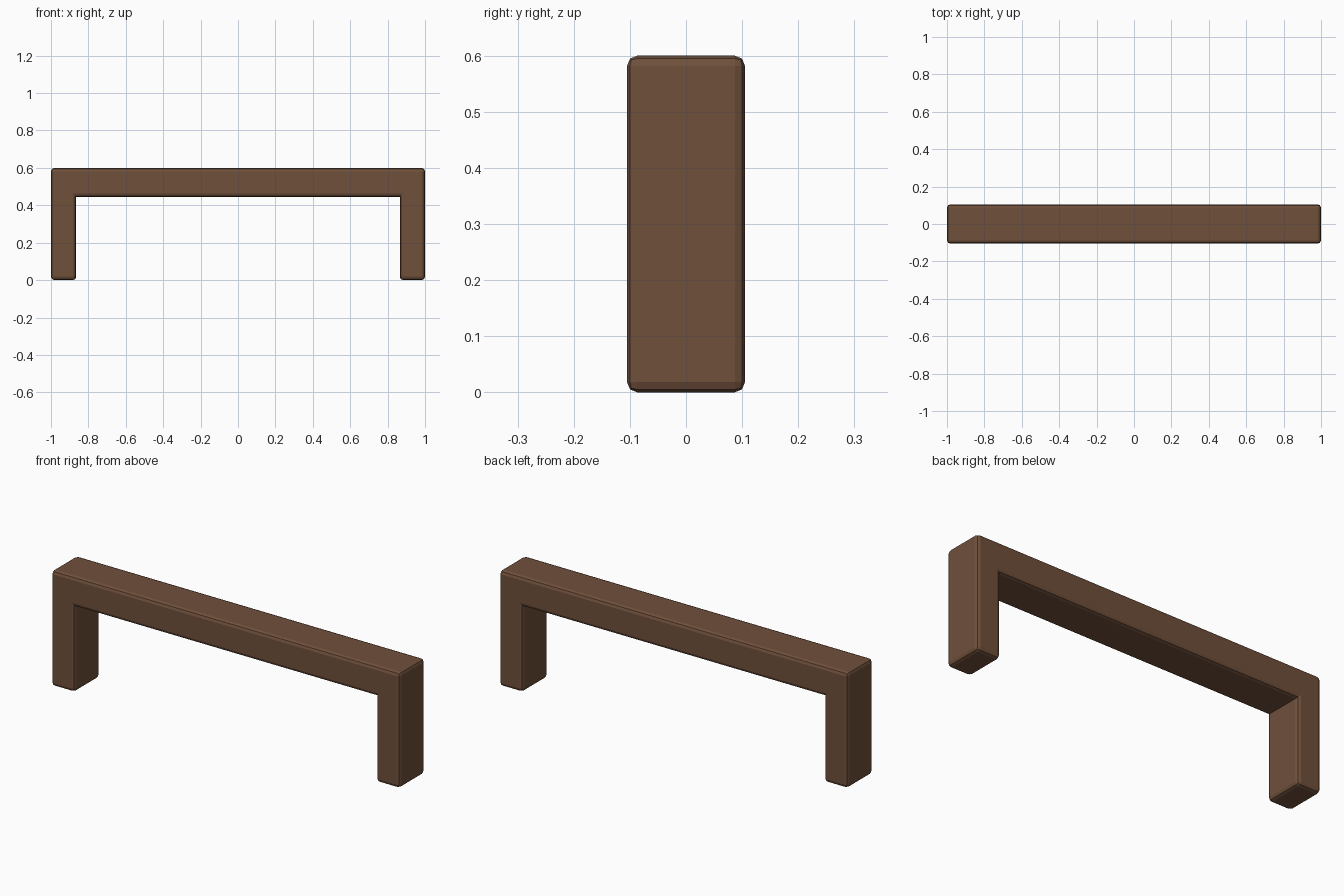
import bpy
import bmesh

cube = bpy.data.objects.get("Cube")
if cube:
    bpy.data.objects.remove(cube, do_unlink=True)

HALF_LENGTH, HALF_DEPTH, HEIGHT = 1.0, 0.105, 0.6
INNER_X, BEAM_BOTTOM = 0.865, 0.445
BEVEL = 0.018

# Brown finish
brown = bpy.data.materials.new("brown")
brown.use_nodes = True
colour = (0.162, 0.080, 0.044, 1.0)
brown.diffuse_color = colour
bsdf = brown.node_tree.nodes["Principled BSDF"]
bsdf.inputs["Base Color"].default_value = colour
bsdf.inputs["Roughness"].default_value = 0.7

# Bracket outline: right half, mirrored to close the arch
half = [(INNER_X, BEAM_BOTTOM), (INNER_X, 0), (HALF_LENGTH, 0), (HALF_LENGTH, HEIGHT)]
outline = half + [(-x, z) for x, z in reversed(half)]

bm = bmesh.new()
front = bm.faces.new([bm.verts.new((x, -HALF_DEPTH, z)) for x, z in outline])
back = bmesh.ops.extrude_face_region(bm, geom=[front], use_keep_orig=True)
back_verts = [g for g in back["geom"] if isinstance(g, bmesh.types.BMVert)]
bmesh.ops.translate(bm, verts=back_verts, vec=(0, 2 * HALF_DEPTH, 0))
bmesh.ops.recalc_face_normals(bm, faces=bm.faces)

# Round every outer edge, leaving the two inner corners under the beam sharp
outer = [e for e in bm.edges if e.calc_face_angle_signed() > 0]
bmesh.ops.bevel(bm, geom=outer, offset=BEVEL, offset_type='OFFSET',
                segments=2, profile=0.5, affect='EDGES', clamp_overlap=True)
bmesh.ops.recalc_face_normals(bm, faces=bm.faces)

mesh = bpy.data.meshes.new("handle_bar")
bm.to_mesh(mesh)
bm.free()
mesh.materials.append(brown)
handle = bpy.data.objects.new("handle_bar", mesh)
bpy.context.collection.objects.link(handle)
